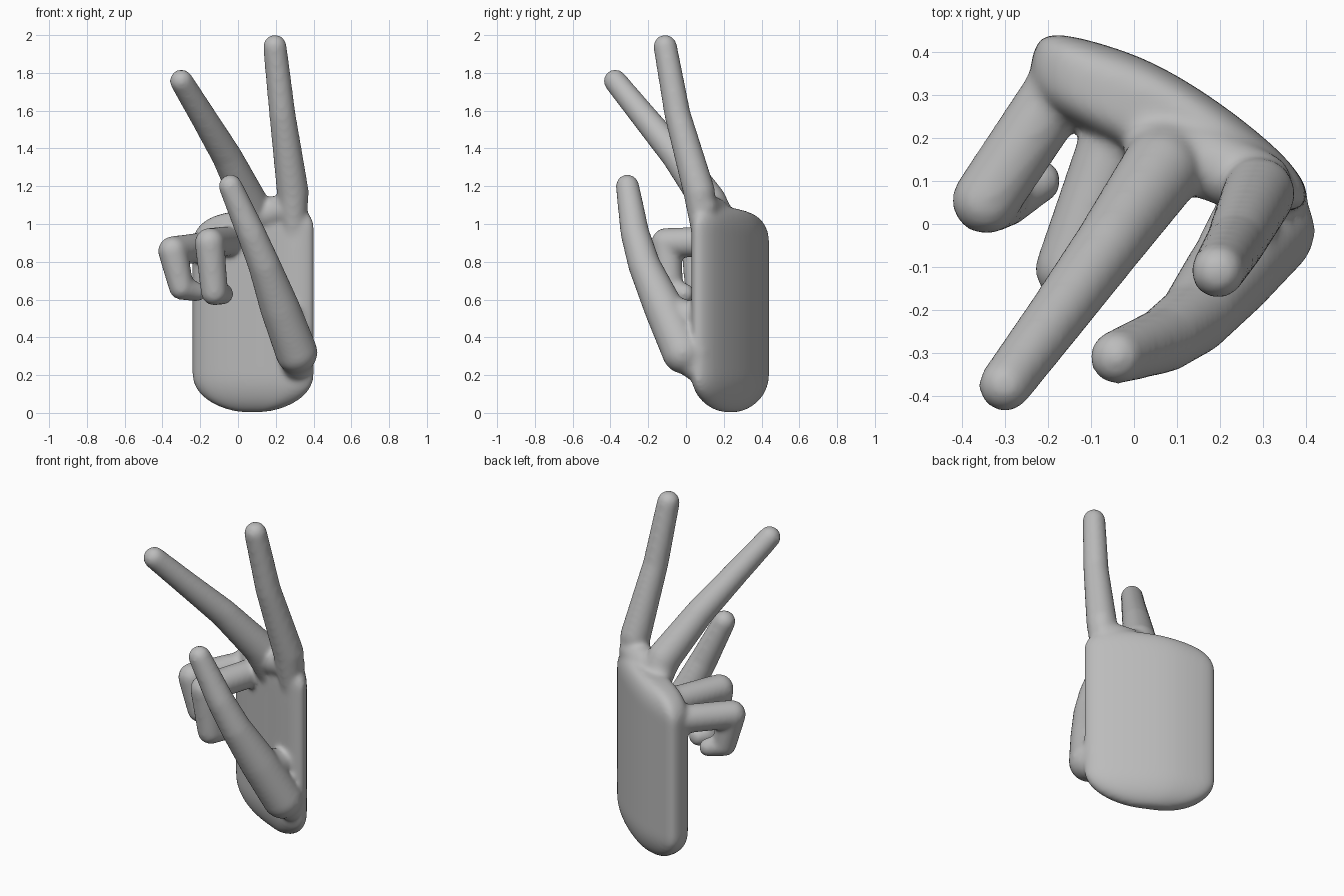
import bpy, bmesh
from math import pi, sin, cos, sqrt
from mathutils import Vector, Matrix

cube = bpy.data.objects.get("Cube")
if cube:
    bpy.data.objects.remove(cube)

skin = bpy.data.materials.new("plain_grey")
skin.use_nodes = True
grey = (.5, .5, .5, 1)
skin.diffuse_color = grey
skin.node_tree.nodes["Principled BSDF"].inputs["Base Color"].default_value = grey

bm = bmesh.new()


def limb(*joints):
    """Tapered segments with a ball at each joint: (x, y, z, radius)."""
    for *centre, radius in joints:
        bmesh.ops.create_uvsphere(bm, u_segments=24, v_segments=16, radius=radius,
                                  matrix=Matrix.Translation(centre))
    for start, end in zip(joints, joints[1:]):
        p, q = Vector(start[:3]), Vector(end[:3])
        turn = (q - p).to_track_quat('Z', 'Y').to_matrix().to_4x4()
        bmesh.ops.create_cone(bm, cap_ends=True, segments=24, radius1=start[3],
                              radius2=end[3], depth=(q - p).length,
                              matrix=Matrix.Translation((p + q) / 2) @ turn)


def smooth_loop(points, steps):
    """Closed, rounded outline running through the given points."""
    points = [Vector(p) for p in points]
    outline = []
    for i, b in enumerate(points):
        a, c = points[i - 1], points[(i + 1) % len(points)]
        d = points[(i + 2) % len(points)]
        for k in range(steps):
            t = k / steps
            outline.append(b + t * (c - a) / 2
                           + t * t * (2 * a - 5 * b + 4 * c - d) / 2
                           + t * t * t * (3 * b - a - 3 * c + d) / 2)
    return outline


# Palm: a slanted cross-section lofted upward with rounded ends
section = smooth_loop([(-.17, .44), (.02, .385), (.2, .28), (.36, .145), (.4, .05),
                       (.3, .03), (.15, .09), (-.12, .22), (-.23, .31), (-.23, .41)],
                      steps=4)
middle = Vector((.08, .235))
bottom_height, top_start, top_height, top_tilt = .2, .93, .14, .13
angles = [pi / 2 * i / 9 for i in range(1, 9)]
levels = [(bottom_height * (1 - cos(a)), sin(a), 0) for a in angles]
levels += [(bottom_height, 1, 0), (top_start, 1, top_tilt)]
levels += [(top_start + top_height * sin(a), sqrt(cos(a)), top_tilt) for a in angles]

rings = []
for height, scale, tilt in levels:
    ring = [middle + (point - middle) * scale for point in section]
    rings.append([bm.verts.new((x, y, height + tilt * x)) for x, y in ring])
for lower, upper in zip(rings, rings[1:]):
    for i in range(len(section)):
        bm.faces.new((lower[i - 1], lower[i], upper[i], upper[i - 1]))
bm.faces.new(rings[0])
bm.faces.new(rings[-1])

# Index finger
limb((.195, -.11, 1.94, .063), (.235, -.045, 1.58, .07),
     (.29, .07, 1.17, .085), (.3, .1, .9, .06))
# Middle finger
limb((-.3, -.375, 1.757, .062), (-.18, -.215, 1.56, .07),
     (-.06, -.05, 1.36, .08), (.06, .12, 1.12, .095), (.1, .2, .95, .09))
# Web between index and middle finger
limb((.06, .17, 1.04, .085), (.18, .14, 1.06, .085), (.29, .09, 1.09, .08))
# Thumb
limb((-.04, -.31, 1.2, .063), (.07, -.27, .95, .077), (.14, -.22, .78, .086),
     (.22, -.12, .56, .105), (.31, -.015, .32, .112), (.315, .05, .25, .08))
# Thumb web and heel joining the palm
limb((.235, -.05, .53, .085), (.28, .07, .5, .07), (.32, .06, .32, .085))
# Curled ring finger
limb((-.03, .245, .91, .08), (-.15, -.105, .9, .08),
     (-.125, -.085, .64, .072), (-.08, -.01, .63, .057))
# Curled little finger
limb((-.155, .34, .88, .08), (-.345, .055, .857, .079),
     (-.3, .06, .665, .067), (-.22, .1, .64, .052))

bmesh.ops.recalc_face_normals(bm, faces=bm.faces)
mesh = bpy.data.meshes.new("hand")
bm.to_mesh(mesh)
bm.free()
mesh.materials.append(skin)
hand = bpy.data.objects.new("hand", mesh)
bpy.context.collection.objects.link(hand)

# Fuse the parts into one soft skin
fuse = hand.modifiers.new("fuse", 'REMESH')
fuse.mode = 'VOXEL'
fuse.voxel_size = .012
fuse.use_smooth_shade = True
soften = hand.modifiers.new("soften", 'SMOOTH')
soften.factor = .5
soften.iterations = 14
